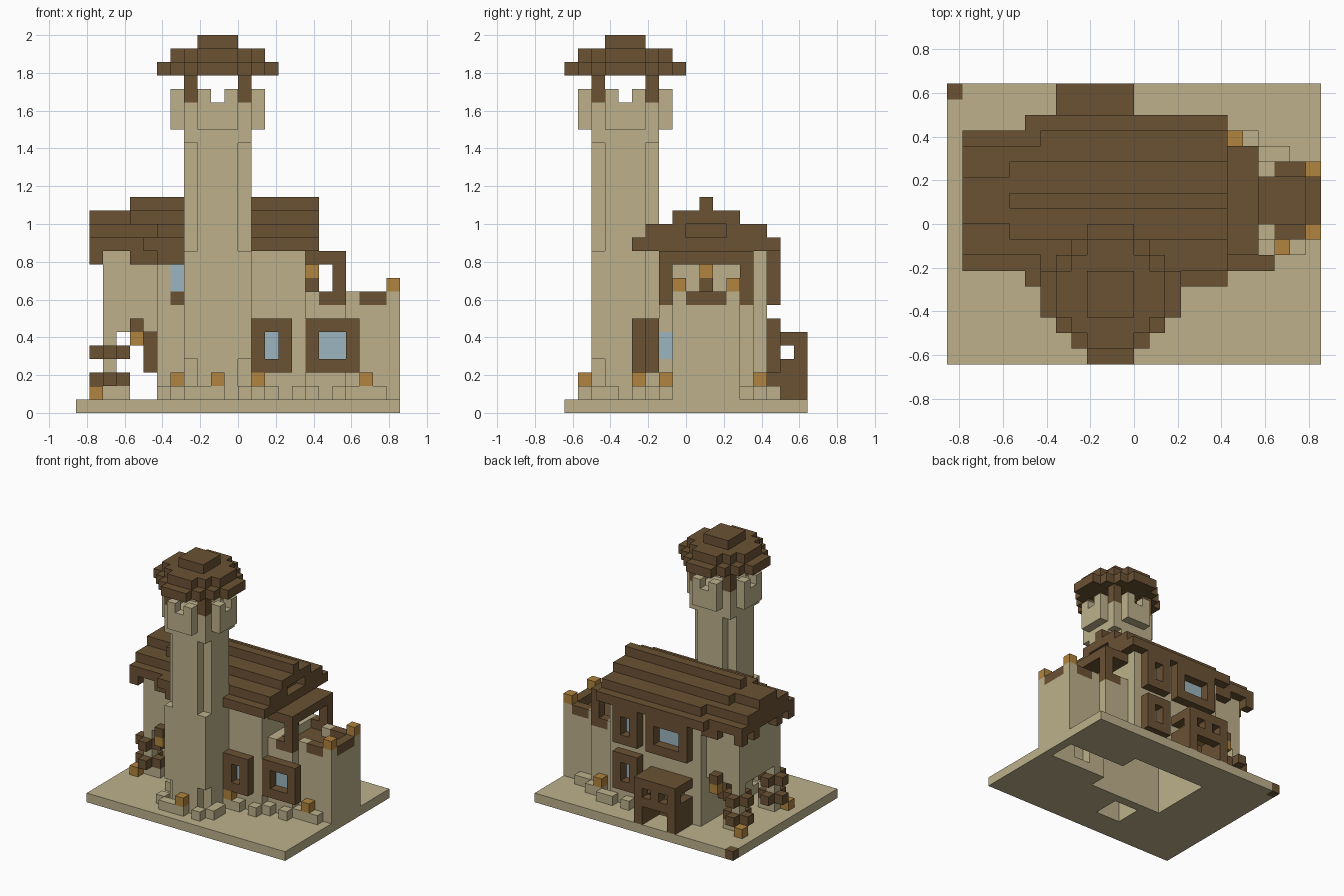
import bpy
from itertools import product

if "Cube" in bpy.data.objects:
    bpy.data.objects.remove(bpy.data.objects["Cube"], do_unlink=True)

UNIT = 1 / 14
PALETTE = {
    "sand": (0.51, 0.44, 0.26),
    "wood": (0.147, 0.084, 0.034),
    "glass": (0.33, 0.46, 0.52),
    "amber": (0.44, 0.23, 0.05),
}


def make_material(name, rgb):
    mat = bpy.data.materials.new(name)
    mat.use_nodes = True
    mat.diffuse_color = (*rgb, 1)
    shader = next(n for n in mat.node_tree.nodes if n.type == "BSDF_PRINCIPLED")
    shader.inputs["Base Color"].default_value = (*rgb, 1)
    shader.inputs["Roughness"].default_value = 0.9
    return mat


MATERIALS = {name: make_material(name, rgb) for name, rgb in PALETTE.items()}
cells = {}


def block(part, colour, x, y, z, mirror=False):
    """Fill a box of unit cubes; mirror repeats it across the house ridge."""
    for i, j, k in product(range(*x), range(*y), range(*z)):
        cells[i, j, k] = (part, colour)
        if mirror:
            cells[i, 20 - j, k] = (part, colour)


def carve(x, y, z):
    for cell in product(range(*x), range(*y), range(*z)):
        cells.pop(cell, None)


def cube(part, colour, x, y, z, mirror=False):
    block(part, colour, (x, x + 1), (y, y + 1), (z, z + 1), mirror)


def octagon(part, colour, radius, z, chamfer=True):
    """Stepped octagonal layer around the tower axis."""
    reach = range(-radius, radius + 1)
    for dx, dy in product(reach, reach):
        if not chamfer or abs(dx) + abs(dy) <= radius + 1:
            block(part, colour, (10 + dx, 11 + dx), (4 + dy, 5 + dy), z)


def window(part, x, z, y, wall):
    """Raised frame at depth y with a pane set into the wall behind it."""
    inner_x, inner_z = (x[0] + 1, x[1] - 1), (z[0] + 1, z[1] - 1)
    block(part + "_frame", "wood", x, (y, y + 1), z)
    carve(inner_x, (y, y + 1), inner_z)
    block(part + "_pane", "glass", inner_x, (wall, wall + 1), inner_z)


# Ground slab
block("ground_slab", "sand", (0, 24), (0, 18), (0, 1))
cube("slab_corner", "wood", 0, 17, 0)

# House walls, overhanging wing and annex
block("house_walls", "sand", (6, 17), (6, 15), (1, 12))
block("wing_walls", "sand", (2, 6), (7, 14), (6, 12))
block("annex_walls", "sand", (17, 20), (7, 14), (1, 9))
block("annex_walls", "sand", (20, 24), (8, 13), (1, 9))

# Hollow rooms, open underneath
carve((7, 16), (7, 14), (0, 12))
carve((18, 20), (8, 13), (1, 9))
carve((16, 23), (9, 12), (0, 5))
carve((18, 23), (9, 12), (0, 9))
block("upper_floor", "wood", (7, 16), (7, 14), (7, 8))
block("balcony_floor", "wood", (18, 20), (8, 13), (7, 8))
block("balcony_floor", "wood", (20, 23), (9, 12), (7, 8))
for x in (8, 11, 14):
    cube("ceiling_lamps", "amber", x, 8, 6, mirror=True)

# Balcony parapet, lamps and canopy
block("parapet_trim", "wood", (18, 20), (7, 8), (8, 9), mirror=True)
block("parapet_trim", "wood", (21, 23), (8, 9), (8, 9), mirror=True)
block("parapet_trim", "wood", (23, 24), (9, 12), (8, 9))
cube("parapet_lamps", "amber", 23, 8, 9, mirror=True)
block("canopy", "wood", (17, 20), (7, 14), (11, 12))
block("canopy_posts", "wood", (19, 20), (7, 8), (8, 11), mirror=True)
cube("door_lamp_bracket", "wood", 17, 10, 9)
cube("door_lamp", "amber", 17, 10, 10)

# Main roof, with a recess in the gable
block("main_roof", "wood", (5, 18), (5, 16), (12, 13))
block("main_roof", "wood", (6, 18), (6, 15), (13, 14))
block("main_roof", "wood", (4, 18), (8, 13), (14, 15))
block("main_roof", "wood", (4, 18), (10, 11), (15, 16))
carve((17, 18), (9, 12), (13, 14))

# Lower wing roof and its gable drops
block("wing_roof", "wood", (1, 5), (6, 15), (12, 13))
block("wing_roof", "wood", (1, 6), (7, 14), (13, 14))
block("wing_roof", "wood", (1, 4), (9, 12), (14, 15))
for y in (6, 8):
    cube("gable_drops", "wood", 1, y, 11, mirror=True)
block("eave_brackets", "wood", (4, 6), (6, 7), (11, 12), mirror=True)
block("eave_brackets", "wood", (6, 8), (5, 6), (11, 12))

# Pillars under the wing, with plus-shaped collars
for z in (2, 4):
    block("pillar_collars", "wood", (1, 4), (7, 8), (z, z + 1), mirror=True)
    block("pillar_collars", "wood", (2, 3), (6, 9), (z, z + 1), mirror=True)
block("wing_pillars", "sand", (2, 3), (7, 8), (1, 6), mirror=True)
block("pillar_feet", "sand", (2, 4), (7, 8), (1, 2), mirror=True)
cube("pillar_lamps", "amber", 1, 6, 1, mirror=True)
cube("wing_lamp_hooks", "wood", 4, 6, 6, mirror=True)
cube("wing_lamps", "amber", 4, 6, 5, mirror=True)
block("side_shutter", "wood", (5, 6), (9, 12), (3, 6))

# Windows
LOW, HIGH = (3, 7), (8, 12)
window("front_narrow_window", (13, 16), LOW, 5, 6)
window("front_wide_window", (17, 21), LOW, 6, 7)
window("back_lower_window", (13, 16), LOW, 15, 14)
window("back_upper_window", (13, 16), HIGH, 15, 14)
window("back_wide_window", (7, 12), HIGH, 15, 14)
block("front_upper_pane", "glass", (7, 8), (6, 7), (9, 11))
cube("front_upper_sill", "wood", 7, 6, 8)

# Back porch
block("porch_roof", "wood", (7, 12), (15, 18), (5, 6))
for x in (7, 11):
    block("porch_posts", "wood", (x, x + 1), (17, 18), (1, 5))
    block("porch_sides", "wood", (x, x + 1), (15, 17), (1, 4))
block("porch_rail", "wood", (8, 11), (17, 18), (3, 4))
cube("porch_mullion", "wood", 9, 17, 4)
block("back_door", "wood", (8, 11), (14, 15), (1, 4))
cube("porch_lamp", "amber", 10, 15, 4)
cube("porch_lamp", "amber", 8, 15, 4)

# Tower shaft with notched corners
for z, notched in (((1, 4), True), ((4, 12), False), ((12, 20), True), ((20, 21), False)):
    octagon("tower_shaft", "sand", 2, z, notched)
carve((9, 12), (3, 6), (0, 21))

# Battlement with crenel gaps and open top
octagon("battlement", "sand", 3, (21, 24))
carve((9, 12), (2, 7), (22, 24))
carve((8, 13), (3, 6), (22, 24))
carve((10, 11), (1, 8), (23, 24))
carve((7, 14), (4, 5), (23, 24))

# Tower roof on four posts
for x, y in product((8, 12), (2, 6)):
    block("tower_posts", "wood", (x, x + 1), (y, y + 1), (23, 25))
octagon("tower_roof", "wood", 4, (25, 26))
octagon("tower_roof", "wood", 3, (26, 27))
octagon("tower_roof", "wood", 1, (27, 28), chamfer=False)
carve((9, 12), (3, 6), (25, 26))

# Footing stones, some topped with lamps
LAMP_STONES = [(7, 5), (10, 1), (13, 5), (21, 7), (18, 14)]
STONES = LAMP_STONES + [(8, 1), (9, 1), (12, 1), (7, 2), (13, 2), (13, 3), (6, 5), (14, 5),
                        (16, 5), (17, 6), (19, 6), (20, 7), (22, 7), (20, 13), (21, 13),
                        (19, 14), (17, 15), (14, 15), (16, 15)]
for x, y in STONES:
    cube("footing_stones", "sand", x, y, 1)
for x, y in LAMP_STONES:
    cube("stone_lamps", "amber", x, y, 2)


# Turn the cubes of each part into one mesh of exposed faces
def cube_faces(cell):
    for axis, side in product(range(3), (0, 1)):
        beside = list(cell)
        beside[axis] += 2 * side - 1
        if tuple(beside) in cells:
            continue
        u, v = (axis + 1) % 3, (axis + 2) % 3
        ring = []
        for a, b in ((0, 0), (1, 0), (1, 1), (0, 1)):
            corner = list(cell)
            corner[axis] += side
            corner[u] += a
            corner[v] += b
            ring.append(tuple(corner))
        yield ring if side else ring[::-1]


parts = {}
for cell, part in cells.items():
    parts.setdefault(part, []).append(cell)

for (name, colour), members in parts.items():
    index, faces = {}, []
    for cell in members:
        for ring in cube_faces(cell):
            faces.append([index.setdefault(c, len(index)) for c in ring])
    if not faces:
        continue
    verts = [((x - 12) * UNIT, (y - 9) * UNIT, z * UNIT) for x, y, z in index]
    mesh = bpy.data.meshes.new(name)
    mesh.from_pydata(verts, [], faces)
    mesh.materials.append(MATERIALS[colour])
    mesh.update()
    bpy.context.collection.objects.link(bpy.data.objects.new(name, mesh))
